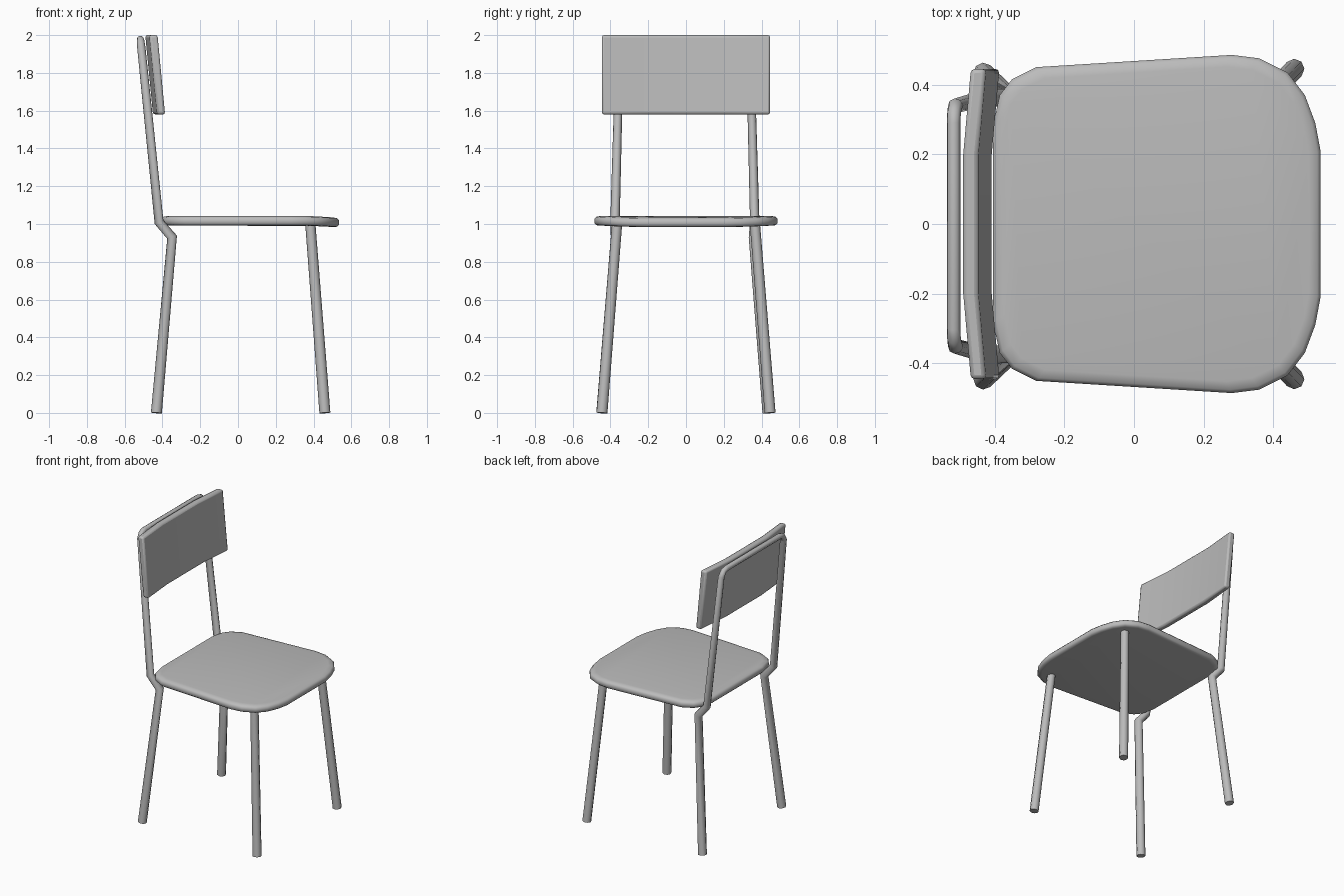
import bpy
import bmesh
from mathutils import Vector

cube = bpy.data.objects.get("Cube")
if cube:
    bpy.data.objects.remove(cube, do_unlink=True)

grey = bpy.data.materials.new("plain_grey")
grey.use_nodes = True
colour = (0.5, 0.5, 0.5, 1)
grey.diffuse_color = colour
grey.node_tree.nodes["Principled BSDF"].inputs["Base Color"].default_value = colour


def smooth(obj, angle):
    bpy.ops.object.select_all(action="DESELECT")
    obj.select_set(True)
    bpy.context.view_layer.objects.active = obj
    bpy.ops.object.shade_smooth_by_angle(angle=angle)


def add_mesh(name, bm, angle=0.7):
    bmesh.ops.recalc_face_normals(bm, faces=bm.faces)
    mesh = bpy.data.meshes.new(name)
    bm.to_mesh(mesh)
    bm.free()
    mesh.materials.append(grey)
    obj = bpy.data.objects.new(name, mesh)
    bpy.context.collection.objects.link(obj)
    smooth(obj, angle)
    return obj


def loft(rings):
    """Skin a stack of matching rings and cap both ends."""
    bm = bmesh.new()
    loops = [[bm.verts.new(p) for p in ring] for ring in rings]
    n = len(loops[0])
    for a, b in zip(loops, loops[1:]):
        for i in range(n):
            j = (i + 1) % n
            bm.faces.new((a[i], a[j], b[j], b[i]))
    bm.faces.new(loops[0][::-1])
    bm.faces.new(loops[-1])
    return bm


def tube(name, points, radii):
    """Round bar along a path, with a radius for each point."""
    curve = bpy.data.curves.new(name, "CURVE")
    curve.dimensions = "3D"
    curve.bevel_depth = 1
    curve.bevel_resolution = 2
    curve.use_fill_caps = True
    spline = curve.splines.new("POLY")
    spline.points.add(len(points) - 1)
    for point, co, radius in zip(spline.points, points, radii):
        point.co = (*co, 1)
        point.radius = radius
    obj = bpy.data.objects.new(name, curve)
    bpy.context.collection.objects.link(obj)
    curve.materials.append(grey)
    bpy.ops.object.select_all(action="DESELECT")
    obj.select_set(True)
    bpy.context.view_layer.objects.active = obj
    bpy.ops.object.convert(target="MESH")
    smooth(bpy.context.object, 0.9)


# Seat: tapered rounded outline, with a softened rim and a lower front lip
half = [(-0.405, 0.28), (-0.385, 0.37), (-0.35, 0.415), (-0.28, 0.45),
        (0.28, 0.485), (0.36, 0.475), (0.44, 0.435), (0.49, 0.37),
        (0.52, 0.29), (0.535, 0.21)]
outline = half + [(x, -y) for x, y in reversed(half)]
middle = 0.065


def seat_ring(z, scale):
    return [(middle + (x - middle) * scale, y * scale,
             z - max(0, x - 0.4) * 0.06) for x, y in outline]


add_mesh("seat", loft([seat_ring(z, s) for z, s in (
    (0.992, 0.95), (0.994, 0.98), (1.004, 1), (1.027, 1),
    (1.038, 0.98), (1.043, 0.93))]), 1.2)

# Backrest: leaning panel, bowed backwards in the middle
bm = bmesh.new()
columns = []
for y, bow in ((-0.445, 0), (-0.2, 0.022), (0.2, 0.022), (0.445, 0)):
    corners = ((-0.428, 1.58), (-0.385, 1.58), (-0.425, 2), (-0.469, 2))
    columns.append([(x - bow, y, z) for x, z in corners])
bm.free()
backrest = add_mesh("backrest", loft(columns))
bevel = backrest.modifiers.new("soft_edges", "BEVEL")
bevel.width = 0.012
bevel.segments = 2
bevel.limit_method = "ANGLE"
bevel.angle_limit = 0.8

# Rear frame: both back legs, the kinks under the seat and the top bar
side = [(-0.432, 0.44, 0), (-0.349, 0.365, 0.93), (-0.418, 0.37, 1.01),
        (-0.512, 0.345, 1.935), (-0.516, 0.325, 1.97), (-0.517, 0.295, 1.978)]
side_radii = [0.029, 0.027, 0.025, 0.022, 0.02, 0.019]
mirrored = [(x, -y, z) for x, y, z in reversed(side)]
shift = Vector((0, -0.006, 0))
tube("rear_frame", [Vector(p) + shift for p in side + mirrored],
     side_radii + side_radii[::-1])

# Front legs, splayed outwards
for name, s in (("left_front_leg", 1), ("right_front_leg", -1)):
    tube(name, [(0.46, s * 0.445, 0), (0.383, s * 0.365, 1)], [0.029, 0.027])
